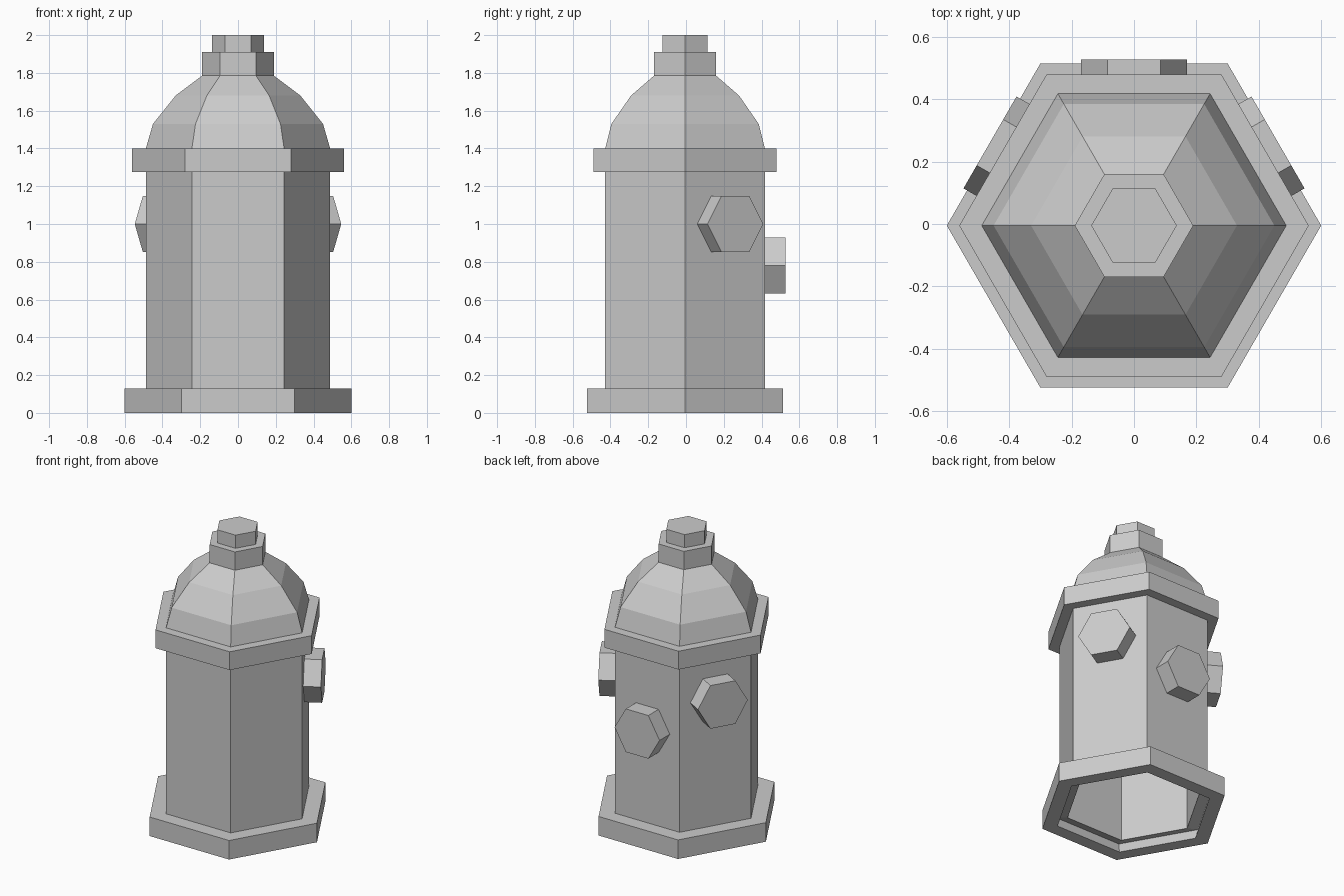
import bpy, bmesh
from math import cos, sin, pi, radians
from mathutils import Matrix

if "Cube" in bpy.data.objects:
    bpy.data.objects.remove(bpy.data.objects["Cube"])

Y0 = -0.005  # hexagon centre, so the back outlet balances the depth


def finish(bm, name):
    bmesh.ops.recalc_face_normals(bm, faces=bm.faces)
    me = bpy.data.meshes.new(name)
    bm.to_mesh(me)
    bm.free()
    ob = bpy.data.objects.new(name, me)
    bpy.context.collection.objects.link(ob)
    return ob


# Hollow six-sided barrel: (radius, height) from foot flange to top nut
profile = [(0.6, 0), (0.6, 0.13), (0.488, 0.13), (0.488, 1.275),
           (0.56, 1.275), (0.56, 1.4), (0.488, 1.4), (0.45, 1.53),
           (0.33, 1.68), (0.19, 1.785), (0.19, 1.91), (0.137, 1.91), (0.137, 2.0)]
bm = bmesh.new()
rings = [[bm.verts.new((r * cos(i * pi / 3), Y0 + r * sin(i * pi / 3), z))
          for i in range(6)] for r, z in profile]
for a, b in zip(rings, rings[1:]):
    for i in range(6):
        j = (i + 1) % 6
        bm.faces.new((a[i], a[j], b[j], b[i]))
bm.faces.new(rings[-1])
barrel = finish(bm, "hydrant_barrel")
wall = barrel.modifiers.new("wall", 'SOLIDIFY')
wall.thickness = 0.1
wall.offset = -1


# Hexagonal outlet caps on the back and the two rear side faces
def outlet(name, angle, z):
    bm = bmesh.new()
    bmesh.ops.create_cone(bm, cap_ends=True, segments=6, radius1=0.17,
                          radius2=0.17, depth=0.125)
    # pick the turn that puts a corner on the local x axis
    if max(v.co.x for v in bm.verts) < 0.169:
        bm.transform(Matrix.Rotation(pi / 6, 4, 'Z'))
    m = (Matrix.Translation((0, Y0, z))
         @ Matrix.Rotation(radians(angle - 90), 4, 'Z')
         @ Matrix.Translation((0, 0.4705, 0))
         @ Matrix.Rotation(pi / 2, 4, 'X'))
    bm.transform(m)
    finish(bm, name)


outlet("back_outlet", 90, 0.78)
outlet("right_outlet", 30, 1.0)
outlet("left_outlet", 150, 1.0)
